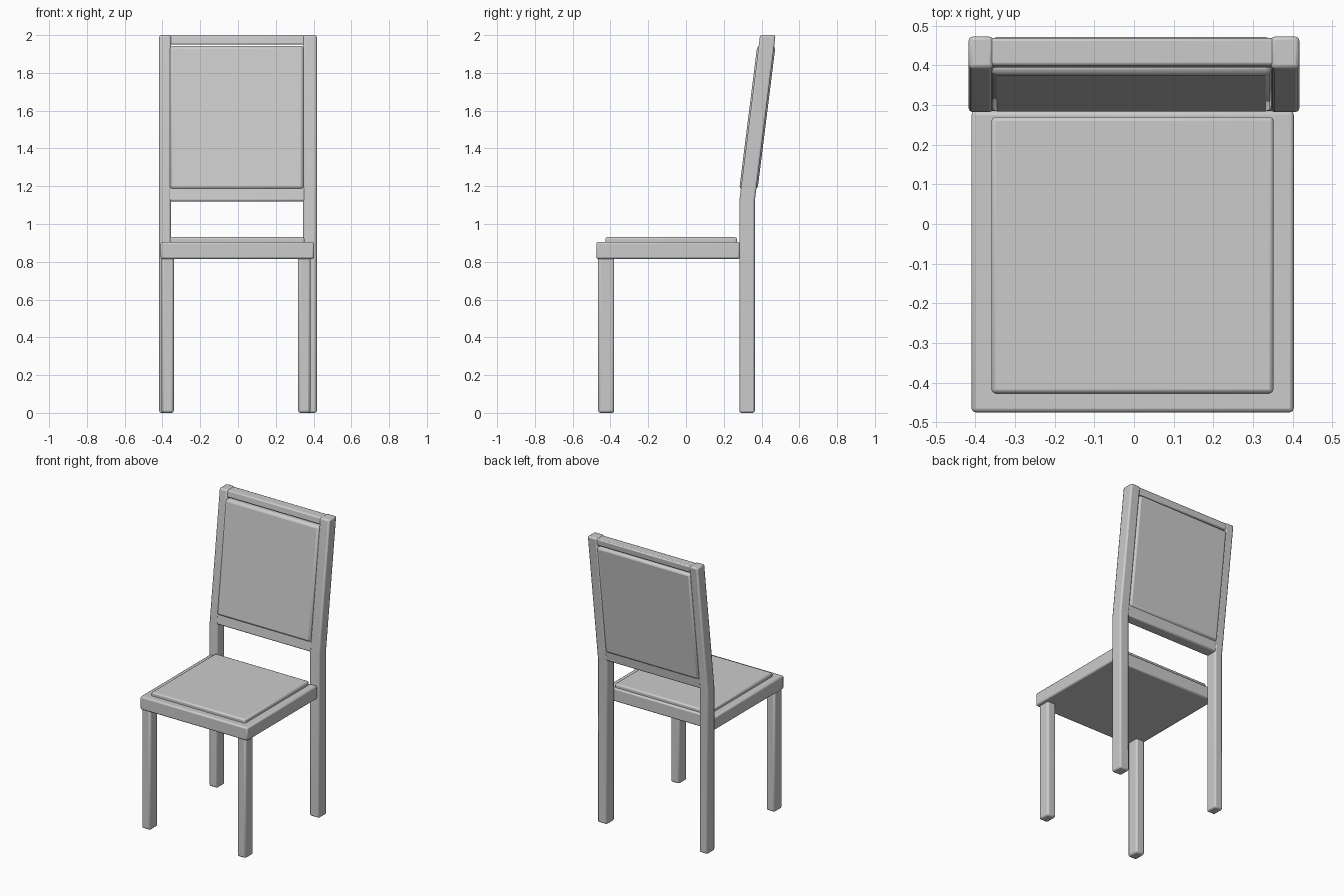
import bpy
import bmesh
from math import radians

cube = bpy.data.objects.get("Cube")
if cube:
    bpy.data.objects.remove(cube, do_unlink=True)

grey = bpy.data.materials.new("plain_grey")
grey.use_nodes = True
grey.diffuse_color = (0.6, 0.6, 0.6, 1)
grey.node_tree.nodes["Principled BSDF"].inputs["Base Color"].default_value = (0.6, 0.6, 0.6, 1)

BEND = 1.12    # height where the back starts to lean
LEAN = 0.125   # backward slope above the bend


def lean(z):
    return max(0, z - BEND) * LEAN


def block(name, x, y, levels, bevel, segments=2):
    """Rounded bar made from stacked rectangular rings that follow the lean."""
    bm = bmesh.new()
    rings = []
    for z in levels:
        s = lean(z)
        corners = [(x[0], y[0]), (x[1], y[0]), (x[1], y[1]), (x[0], y[1])]
        rings.append([bm.verts.new((a, b + s, z)) for a, b in corners])
    bm.faces.new(rings[0][::-1])
    bm.faces.new(rings[-1])
    for low, high in zip(rings, rings[1:]):
        for i in range(4):
            j = (i + 1) % 4
            bm.faces.new((low[i], low[j], high[j], high[i]))
    mesh = bpy.data.meshes.new(name)
    bm.to_mesh(mesh)
    bm.free()
    mesh.materials.append(grey)
    obj = bpy.data.objects.new(name, mesh)
    bpy.context.collection.objects.link(obj)
    mod = obj.modifiers.new("rounded_edges", "BEVEL")
    mod.width = bevel
    mod.segments = segments
    mod.limit_method = "ANGLE"
    mod.angle_limit = radians(30)
    bpy.ops.object.select_all(action="DESELECT")
    obj.select_set(True)
    bpy.context.view_layer.objects.active = obj
    bpy.ops.object.shade_smooth_by_angle(angle=radians(50))
    return obj


# Seat board and its cushion
block("seat", (-0.41, 0.403), (-0.475, 0.285), (0.815, 0.905), 0.01)
block("seat_cushion", (-0.36, 0.352), (-0.427, 0.27), (0.89, 0.93), 0.01)

# Front legs
block("front_leg_right", (-0.405, -0.34), (-0.465, -0.38), (0, 0.83), 0.012)
block("front_leg_left", (0.318, 0.383), (-0.465, -0.38), (0, 0.83), 0.012)

# Back legs carry on upward as the leaning posts of the backrest
block("back_post_right", (-0.417, -0.355), (0.282, 0.364), (0, BEND, 2), 0.01)
block("back_post_left", (0.345, 0.417), (0.282, 0.364), (0, BEND, 2), 0.01)

# Backrest rails and padded panel
block("lower_rail", (-0.37, 0.36), (0.284, 0.362), (BEND, 1.2), 0.01)
block("top_rail", (-0.37, 0.36), (0.29, 0.36), (1.95, 1.997), 0.008)
block("back_panel", (-0.362, 0.348), (0.274, 0.371), (1.185, 1.943), 0.016)
